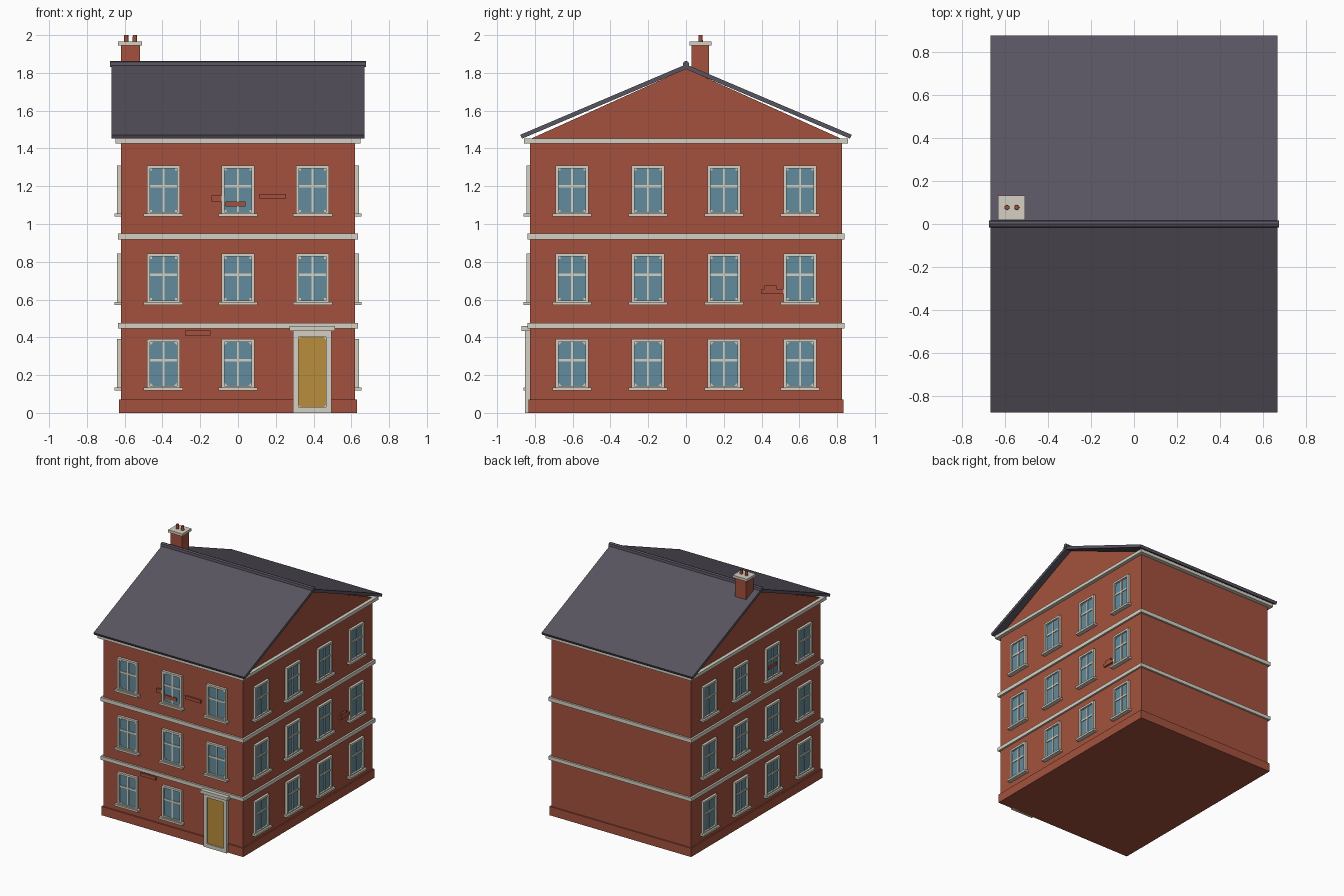
import bpy
import bmesh
from math import pi
from mathutils import Matrix, Vector

cube = bpy.data.objects.get("Cube")
if cube:
    bpy.data.objects.remove(cube, do_unlink=True)


def material(name, rgb):
    m = bpy.data.materials.new(name)
    m.use_nodes = True
    m.diffuse_color = (*rgb, 1)
    m.node_tree.nodes["Principled BSDF"].inputs["Base Color"].default_value = (*rgb, 1)
    return m


BRICK = material("brick red", (0.37, 0.083, 0.047))
TRIM = material("pale stone", (0.66, 0.63, 0.54))
GLASS = material("window blue", (0.12, 0.26, 0.34))
SLATE = material("roof slate", (0.1, 0.09, 0.118))
OCHRE = material("door ochre", (0.48, 0.27, 0.045))


def add_box(bm, x0, x1, y0, y1, z0, z1):
    size = Matrix.Diagonal((x1 - x0, y1 - y0, z1 - z0, 1))
    centre = Matrix.Translation(((x0 + x1) / 2, (y0 + y1) / 2, (z0 + z1) / 2))
    bmesh.ops.create_cube(bm, size=1, matrix=centre @ size)


def add_prism(bm, points, push):
    # Extrude a flat outline along a vector
    face = bm.faces.new([bm.verts.new(p) for p in points])
    grown = bmesh.ops.extrude_face_region(bm, geom=[face], use_keep_orig=True)
    verts = [g for g in grown["geom"] if isinstance(g, bmesh.types.BMVert)]
    bmesh.ops.translate(bm, verts=verts, vec=Vector(push))


def add_panel(bm, x0, x1, z0, z1, depth, cut):
    # Upright plate with clipped corners
    c = cut
    outline = [(x0 + c, z0), (x1 - c, z0), (x1, z0 + c), (x1, z1 - c),
               (x1 - c, z1), (x0 + c, z1), (x0, z1 - c), (x0, z0 + c)]
    add_prism(bm, [(x, 0, z) for x, z in outline], (0, -depth, 0))


def finish(bm, name, mat, matrix=Matrix()):
    bmesh.ops.recalc_face_normals(bm, faces=bm.faces)
    mesh = bpy.data.meshes.new(name)
    bm.to_mesh(mesh)
    bm.free()
    mesh.materials.append(mat)
    mesh.transform(matrix)
    ob = bpy.data.objects.new(name, mesh)
    bpy.context.collection.objects.link(ob)
    return ob


def boxes(name, mat, items, matrix=Matrix()):
    bm = bmesh.new()
    for item in items:
        add_box(bm, *item)
    return finish(bm, name, mat, matrix)


def slab(name, mat, half_x, half_y, z0, z1):
    return boxes(name, mat, [(-half_x, half_x, -half_y, half_y, z0, z1)])


def along_x(name, mat, half_x, outline):
    bm = bmesh.new()
    add_prism(bm, [(-half_x, y, z) for y, z in outline], (2 * half_x, 0, 0))
    return finish(bm, name, mat)


# Masonry shell and stone courses
W, D = 0.62, 0.825
slab("walls", BRICK, W, D, 0, 1.44)
slab("plinth", BRICK, 0.63, 0.835, 0, 0.07)
slab("lower_band", TRIM, 0.635, 0.84, 0.447, 0.476)
slab("upper_band", TRIM, 0.635, 0.84, 0.918, 0.949)
slab("cornice", TRIM, 0.648, 0.857, 1.427, 1.453)
along_x("gable", BRICK, W, [(-D, 1.45), (D, 1.45), (0, 1.822)])

# Roof slopes and ridge
for side, label in ((-1, "front"), (1, "back")):
    along_x(label + "_roof_slope", SLATE, 0.67,
            [(0, 1.82), (side * 0.868, 1.452), (side * 0.878, 1.472), (0, 1.845)])
along_x("ridge_cap", SLATE, 0.677,
        [(-0.017, 1.832), (0.017, 1.832), (0.014, 1.858), (0, 1.864), (-0.014, 1.858)])

# Chimney
boxes("chimney_stack", BRICK, [(-0.62, -0.52, 0.03, 0.122, 1.7, 1.946)])
boxes("chimney_cap", TRIM, [(-0.635, -0.508, 0.019, 0.134, 1.946, 1.966)])
bm = bmesh.new()
for x in (-0.592, -0.546):
    bmesh.ops.create_cone(bm, cap_ends=True, segments=12, radius1=0.012, radius2=0.011,
                          depth=0.04, matrix=Matrix.Translation((x, 0.077, 1.98)))
finish(bm, "chimney_pots", BRICK)

# Local wall frames: x along the wall, -y outward, z up
FRONT = Matrix.Translation((0, -D, 0))
RIGHT = Matrix.Translation((W, 0, 0)) @ Matrix.Rotation(pi / 2, 4, "Z")
LEFT = Matrix.Translation((-W, 0, 0)) @ Matrix.Rotation(-pi / 2, 4, "Z")
FLOORS = (0.127, 0.58, 1.047)


def windows(label, matrix, places):
    frames, sills, bars = [], [], []
    glass = bmesh.new()
    half, rim, high = 0.0875, 0.016, 0.263
    for x, floor in places:
        z = FLOORS[floor]
        top = z + high
        a, b = x - half, x + half
        frames += [(a, b, -0.003, 0, z, top),
                   (a, a + rim, -0.02, 0, z, top), (b - rim, b, -0.02, 0, z, top),
                   (a, b, -0.02, 0, top - rim, top), (a, b, -0.02, 0, z, z + rim)]
        sills.append((x - 0.104, x + 0.104, -0.034, 0, z - 0.008, z + 0.008))
        bars += [(x - 0.006, x + 0.006, -0.012, 0, z, top),
                 (a, b, -0.012, 0, z + 0.145, z + 0.159)]
        add_panel(glass, a + rim, b - rim, z + rim, top - rim, 0.006,
                  0.016 if floor == 0 else 0.003)
        if floor:
            # Small corner blocks
            for cx in (a + 0.021, b - 0.021):
                for cz in (z + 0.021, top - 0.021):
                    bars.append((cx - 0.006, cx + 0.006, -0.012, 0, cz - 0.006, cz + 0.006))
    boxes(label + "_window_frames", TRIM, frames, matrix)
    boxes(label + "_window_sills", TRIM, sills, matrix)
    boxes(label + "_glazing_bars", TRIM, bars, matrix)
    finish(glass, label + "_window_glass", GLASS, matrix)


side_places = [(x, f) for x in (-0.603, -0.201, 0.201, 0.603) for f in range(3)]
windows("right", RIGHT, side_places)
windows("left", LEFT, side_places)
windows("front", FRONT, [(x, f) for x in (-0.395, 0, 0.395) for f in range(3)
                         if (x, f) != (0.395, 0)])

# Door and its surround
boxes("door_surround", TRIM,
      [(0.29, 0.495, -0.014, 0, 0, 0.435), (0.29, 0.319, -0.027, 0, 0, 0.435),
       (0.466, 0.495, -0.027, 0, 0, 0.435), (0.29, 0.495, -0.027, 0, 0.402, 0.435),
       (0.29, 0.495, -0.027, 0, 0, 0.03)], FRONT)
boxes("door_lintel", TRIM, [(0.273, 0.514, -0.047, 0, 0.433, 0.459)], FRONT)
bm = bmesh.new()
add_panel(bm, 0.319, 0.466, 0.03, 0.402, 0.018, 0.014)
finish(bm, "door", OCHRE, FRONT)

# Raised brick patches
T = -0.014
boxes("front_brick_patches", BRICK,
      [(-0.14, -0.07, T, 0, 1.12, 1.152), (-0.065, 0.04, T, 0, 1.092, 1.12),
       (0.115, 0.255, T, 0, 1.135, 1.16), (-0.28, -0.145, T, 0, 0.41, 0.436)], FRONT)
boxes("right_brick_patches", BRICK,
      [(0.4, 0.53, T, 0, 0.63, 0.655), (0.415, 0.48, T, 0, 0.65, 0.675)], RIGHT)
boxes("left_brick_patches", BRICK, [(0.14, 0.25, T, 0, 1.13, 1.155)], LEFT)
